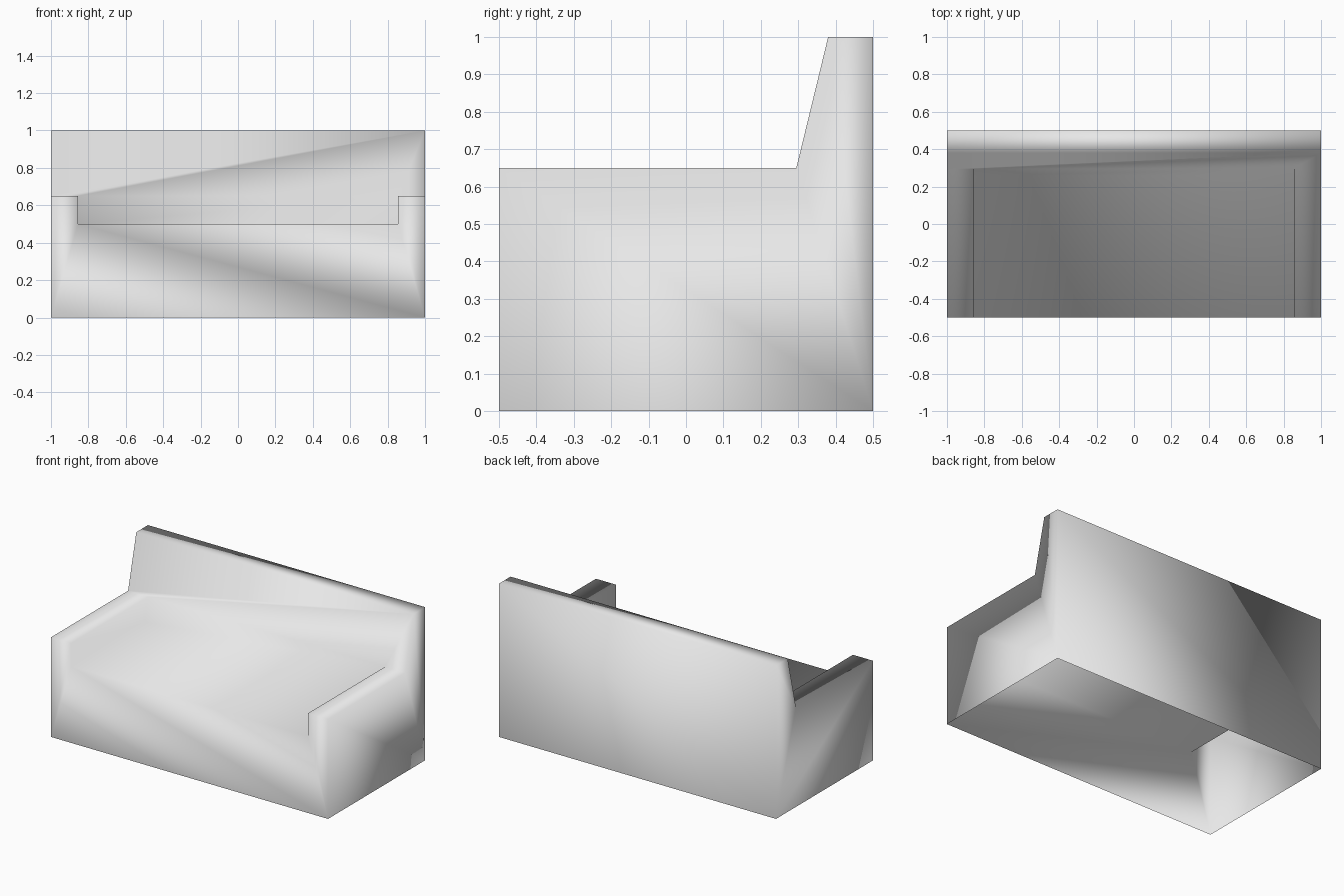
import bpy
import bmesh

default = bpy.data.objects.get("Cube")
if default:
    bpy.data.objects.remove(default, do_unlink=True)

# Main dimensions
W, D = 1.0, 0.5                  # half width, half depth
ARM_X, ARM_Z = 0.855, 0.65       # inner arm face, arm height
SEAT_Z, TOP_Z = 0.5, 1.0
ARM_Y, TOP_Y = 0.295, 0.38       # backrest front at arm height and at the top
SEAT_Y = ARM_Y - (TOP_Y - ARM_Y) * (ARM_Z - SEAT_Z) / (TOP_Z - ARM_Z)

fabric = bpy.data.materials.new("light grey fabric")
fabric.use_nodes = True
fabric.diffuse_color = (0.8, 0.8, 0.8, 1)
fabric.node_tree.nodes["Principled BSDF"].inputs["Base Color"].default_value = (0.8, 0.8, 0.8, 1)

bm = bmesh.new()


def panel(points):
    bm.faces.new([bm.verts.new(p) for p in points])


def symmetric(half):
    """Panel spanning the middle, given by its points on the +x side."""
    panel(half + [(-x, y, z) for x, y, z in reversed(half)])


# Front, with the opening between the arms
symmetric([(W, -D, 0), (W, -D, ARM_Z), (ARM_X, -D, ARM_Z), (ARM_X, -D, SEAT_Z)])
# Seat
symmetric([(ARM_X, -D, SEAT_Z), (ARM_X, SEAT_Y, SEAT_Z)])
# Sloping front of the backrest
symmetric([(ARM_X, SEAT_Y, SEAT_Z), (ARM_X, ARM_Y, ARM_Z),
           (W, ARM_Y, ARM_Z), (W, TOP_Y, TOP_Z)])
# Top and rear of the backrest
symmetric([(W, TOP_Y, TOP_Z), (W, D, TOP_Z)])
symmetric([(W, D, TOP_Z), (W, D, 0)])

for s in (-1, 1):
    # Arm top
    panel([(s * W, -D, ARM_Z), (s * W, ARM_Y, ARM_Z),
           (s * ARM_X, ARM_Y, ARM_Z), (s * ARM_X, -D, ARM_Z)])
    # Arm inner side
    panel([(s * ARM_X, -D, ARM_Z), (s * ARM_X, ARM_Y, ARM_Z),
           (s * ARM_X, SEAT_Y, SEAT_Z), (s * ARM_X, -D, SEAT_Z)])
    # Outer side of arm and backrest
    panel([(s * W, y, z) for y, z in ((-D, 0), (-D, ARM_Z), (ARM_Y, ARM_Z),
                                      (TOP_Y, TOP_Z), (D, TOP_Z), (D, 0))])

# Weld into one softly shaded shell, open underneath
bmesh.ops.remove_doubles(bm, verts=bm.verts[:], dist=0.0001)
bmesh.ops.recalc_face_normals(bm, faces=bm.faces[:])
for face in bm.faces:
    face.smooth = True

mesh = bpy.data.meshes.new("sofa_shell")
bm.to_mesh(mesh)
bm.free()
mesh.materials.append(fabric)
sofa = bpy.data.objects.new("sofa_shell", mesh)
bpy.context.collection.objects.link(sofa)
